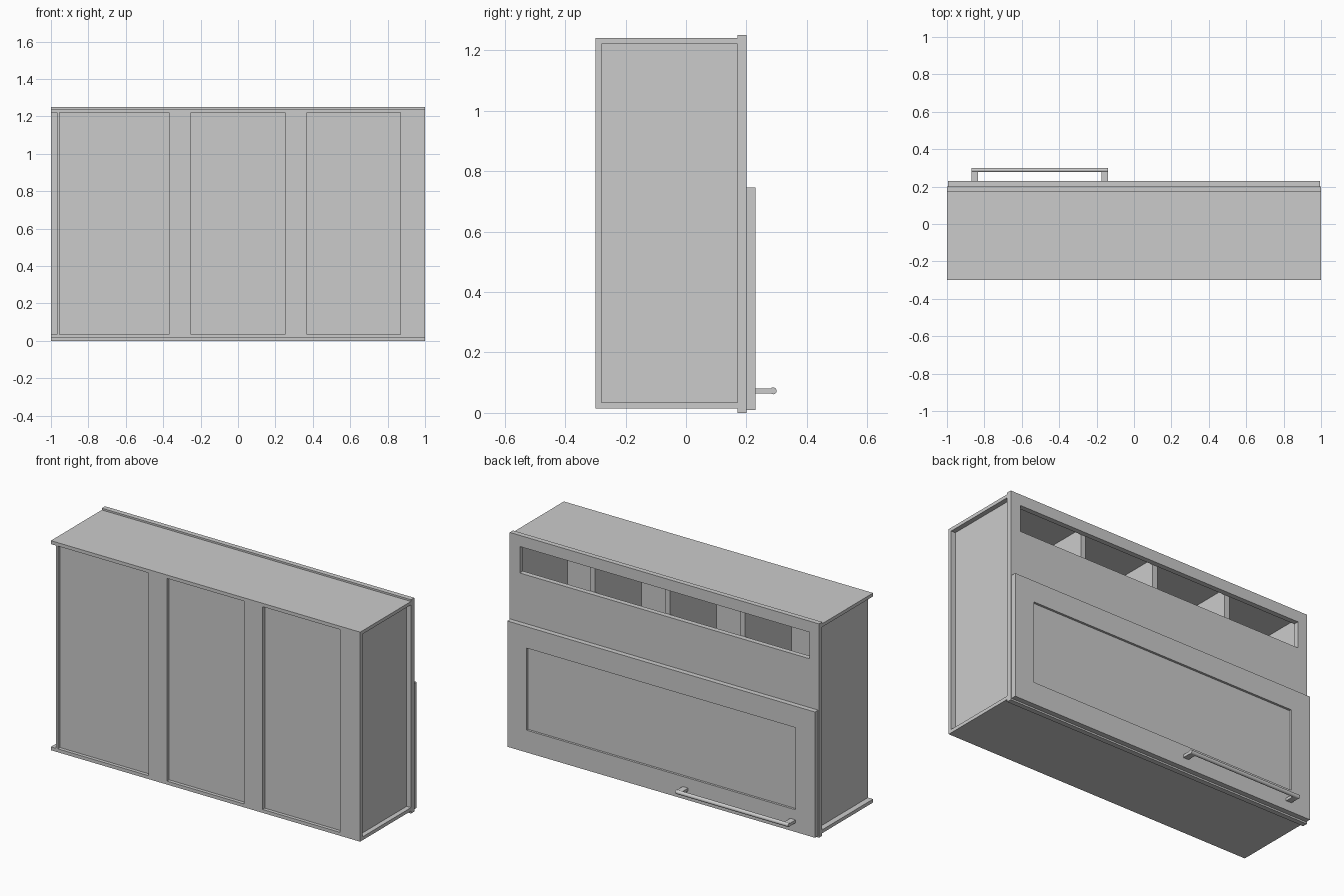
import bpy
import bmesh
from mathutils import Vector

cube = bpy.data.objects.get("Cube")
if cube:
    bpy.data.objects.remove(cube, do_unlink=True)

grey = bpy.data.materials.new("plain_grey")
grey.use_nodes = True
colour = (0.6, 0.6, 0.6, 1)
grey.diffuse_color = colour
grey.node_tree.nodes["Principled BSDF"].inputs["Base Color"].default_value = colour


def finish(name, bm):
    mesh = bpy.data.meshes.new(name)
    bm.to_mesh(mesh)
    bm.free()
    mesh.materials.append(grey)
    obj = bpy.data.objects.new(name, mesh)
    bpy.context.collection.objects.link(obj)
    return obj


def box(name, x, y, z):
    """Box from its (low, high) extents on each axis."""
    bm = bmesh.new()
    bmesh.ops.create_cube(bm, size=1)
    spans = (x, y, z)
    for v in bm.verts:
        v.co = Vector([(lo + hi) / 2 + c * (hi - lo) for c, (lo, hi) in zip(v.co, spans)])
    return finish(name, bm)


def ring(name, x, y, z, hole_x, hole_z):
    """Flat upright frame made of two rails and two stiles."""
    box(name + "_bottom_rail", x, y, (z[0], hole_z[0]))
    box(name + "_top_rail", x, y, (hole_z[1], z[1]))
    box(name + "_stile_a", (x[0], hole_x[0]), y, hole_z)
    box(name + "_stile_b", (hole_x[1], x[1]), y, hole_z)


# Carcass boards
FULL = (-1, 1)
DEPTH = (-0.3, 0.17)
INNER = (0.035, 1.22)
box("top_board", FULL, DEPTH, (1.22, 1.24))
box("bottom_board", FULL, DEPTH, (0.015, 0.035))
box("left_side_panel", (0.95, 0.972), (-0.28, 0.17), INNER)
box("right_side_panel", (-0.967, -0.955), DEPTH, INNER)
box("rear_panel", (-0.955, 0.96), (-0.28, -0.26), INNER)

# Stiles standing proud of the rear panel
for i, span in enumerate([(-0.37, -0.25), (0.25, 0.37), (0.87, 1)]):
    box(f"rear_stile_{i + 1}", span, (-0.3, -0.28), INNER)

# Inner dividers
for i in (-1, 0, 1):
    c = 0.485 * i
    box(f"divider_{i + 2}", (c - 0.016, c + 0.016), (-0.26, 0.17), INNER)

# Face frame with the long upper slot
ring("face_frame", FULL, (0.17, 0.2), (0, 1.25), (-0.94, 0.935), (1.03, 1.185))

# Door with a recessed panel
ring("door", (-0.995, 0.995), (0.2, 0.23), (0.01, 0.745), (-0.87, 0.87), (0.14, 0.62))
box("door_panel", (-0.87, 0.87), (0.2, 0.217), (0.14, 0.62))

# Handle: two flat posts and a rounded bar
for name, span in (("outer", (-0.87, -0.835)), ("inner", (-0.175, -0.14))):
    box(f"handle_{name}_post", span, (0.23, 0.288), (0.064, 0.081))
bpy.ops.mesh.primitive_cylinder_add(vertices=16, radius=0.0115, depth=0.73,
                                    location=(-0.505, 0.2885, 0.073),
                                    rotation=(0, 1.5708, 0))
bar = bpy.context.object
bar.name = "handle_bar"
bar.data.materials.append(grey)
bpy.ops.object.shade_smooth_by_angle()
